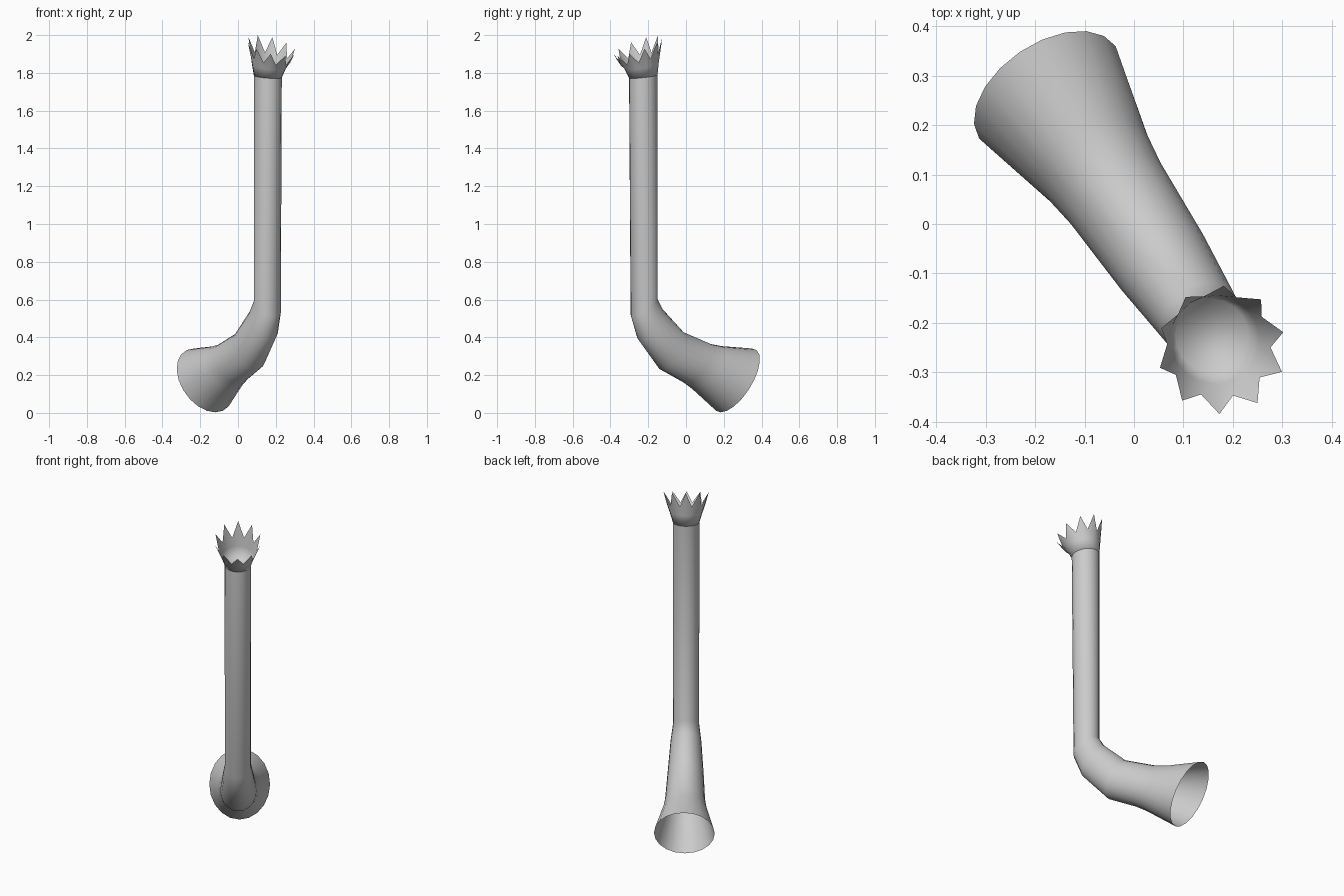
import bpy, bmesh, math
from mathutils import Vector

cube = bpy.data.objects.get("Cube")
if cube:
    bpy.data.objects.remove(cube)

SEG = 20
AXIS = Vector((0.155, -0.222, 0))        # foot of the upright pipe
ALONG = Vector((-0.56, 0.828, 0))        # heading of the bell
SIDE = Vector((0.828, 0.56, 0))
UP = Vector((0, 0, 1))

grey = bpy.data.materials.new("plain grey")
grey.use_nodes = True
colour = (0.6, 0.6, 0.6, 1)
grey.diffuse_color = colour
grey.node_tree.nodes["Principled BSDF"].inputs["Base Color"].default_value = colour


def ring(s, z, lean, tall, wide):
    """Elliptical ring in the bend plane; lean is the angle of its long axis."""
    axis = ALONG * math.cos(lean) + UP * math.sin(lean)
    centre = AXIS + ALONG * s + UP * z
    turns = [math.tau * i / SEG for i in range(SEG)]
    return [centre + axis * tall * math.cos(a) + SIDE * wide * math.sin(a) for a in turns]


def loft(name, rings, cap=False):
    bm = bmesh.new()
    loops = [[bm.verts.new(p) for p in r] for r in rings]
    for a, b in zip(loops, loops[1:]):
        for i in range(SEG):
            j = (i + 1) % SEG
            bm.faces.new((a[i], b[i], b[j], a[j]))
    if cap:
        bm.faces.new(loops[0])
    bmesh.ops.recalc_face_normals(bm, faces=bm.faces)
    mesh = bpy.data.meshes.new(name)
    bm.to_mesh(mesh)
    bm.free()
    mesh.materials.append(grey)
    obj = bpy.data.objects.new(name, mesh)
    bpy.context.collection.objects.link(obj)
    mesh.shade_smooth()
    return obj


# Upright pipe, elbow and flared open bell
base_ring = ring(-0.005, 1.78, 0.13, 0.077, 0.073)
loft("pipe_and_bell", [
    base_ring,
    ring(0, 0.56, 0.62, 0.087, 0.072),
    ring(0.04, 0.47, 0.92, 0.105, 0.085),
    ring(0.175, 0.33, 1.04, 0.118, 0.1),
    ring(0.343, 0.262, 0.95, 0.128, 0.11),
    ring(0.41, 0.238, 0.95, 0.142, 0.12),
    ring(0.59, 0.172, 1.04, 0.196, 0.167),
])

# Jagged crown: every second rim point rises into a tip
valleys = ring(-0.03, 1.875, 0.32, 0.11, 0.105)
tips = ring(-0.04, 1.945, 0.4, 0.141, 0.13)
rim = [tips[i] if i % 2 == 0 else valleys[i] for i in range(SEG)]
loft("crown", [base_ring, ring(-0.015, 1.835, 0.22, 0.092, 0.09), rim], cap=True)
